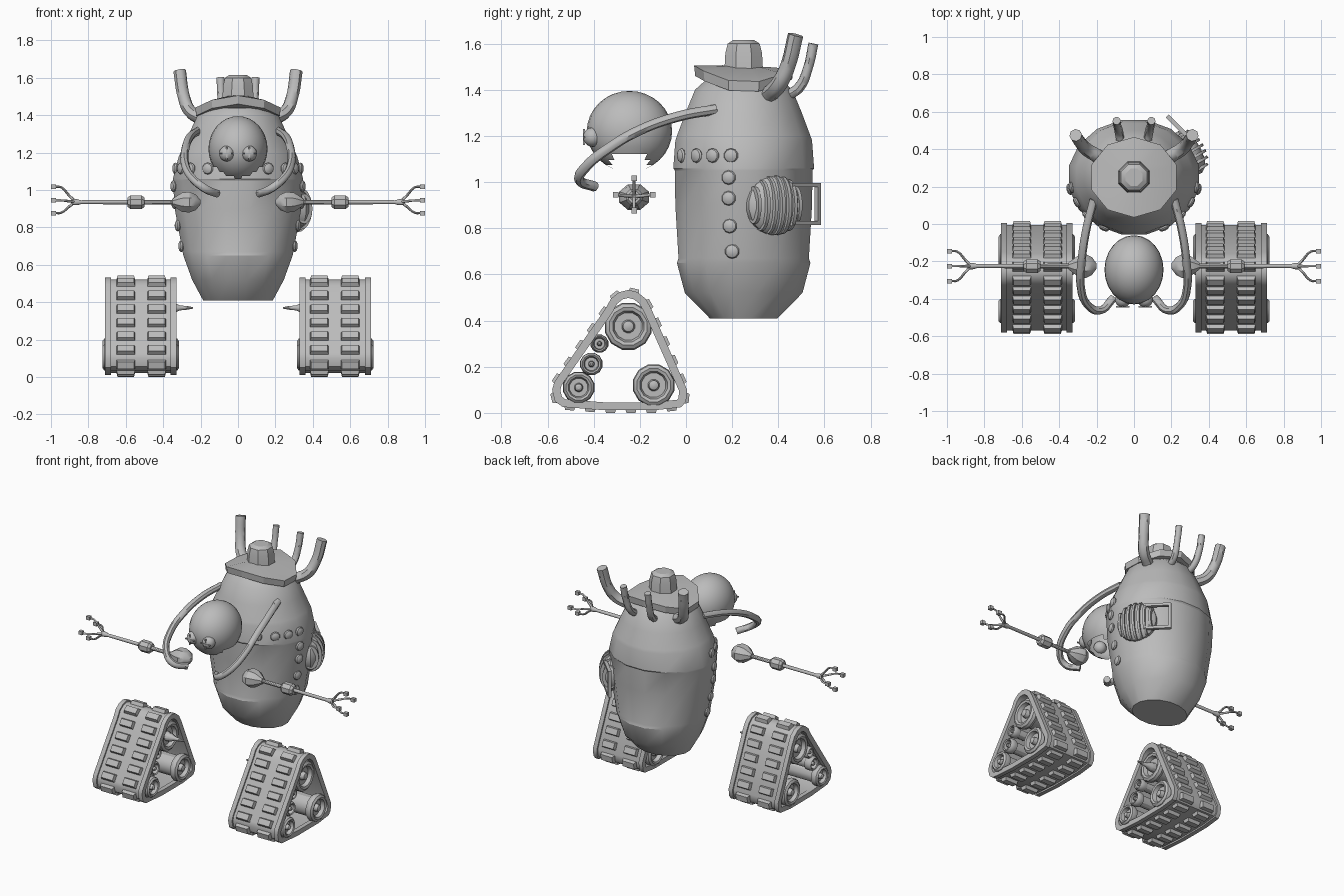
import bpy, bmesh, math
from mathutils import Matrix, Vector

if "Cube" in bpy.data.objects:
    bpy.data.objects.remove(bpy.data.objects["Cube"])

grey = bpy.data.materials.new("plain grey metal")
grey.diffuse_color = (0.5, 0.5, 0.5, 1)
grey.use_nodes = True
grey.node_tree.nodes["Principled BSDF"].inputs["Base Color"].default_value = grey.diffuse_color
T = Matrix.Translation
TO_X = Matrix.Rotation(math.pi / 2, 4, 'Y')      # local z -> world x


def mirror(s):
    return Matrix.Scale(s, 4, (1, 0, 0))


def finish(name, bm, M=Matrix(), angle=35):
    bm.transform(M)
    bmesh.ops.remove_doubles(bm, verts=bm.verts, dist=1e-5)
    bmesh.ops.recalc_face_normals(bm, faces=bm.faces)
    me = bpy.data.meshes.new(name)
    bm.to_mesh(me)
    bm.free()
    for p in me.polygons:
        p.use_smooth = True
    me.set_sharp_from_angle(angle=math.radians(angle))
    me.materials.append(grey)
    ob = bpy.data.objects.new(name, me)
    bpy.context.collection.objects.link(ob)
    return ob


def lathe_bm(rings, seg):
    """rings: (height, rx, ry) from bottom to top, capped"""
    bm = bmesh.new()
    loops = []
    for h, rx, ry in rings:
        loops.append([bm.verts.new((rx * math.cos(a), ry * math.sin(a), h))
                      for a in [(i + .5) * 2 * math.pi / seg for i in range(seg)]])
    for a, b in zip(loops, loops[1:]):
        for i in range(seg):
            j = (i + 1) % seg
            bm.faces.new((a[i], a[j], b[j], b[i]))
    bm.faces.new(loops[0])
    bm.faces.new(loops[-1])
    return bm


def lathe(name, rings, seg, M=Matrix(), angle=35):
    return finish(name, lathe_bm(rings, seg), M, angle)


def box(bm, size, M):
    bmesh.ops.create_cube(bm, size=1, matrix=M @ Matrix.Diagonal((*size, 1)))


def tube(name, pts, radii, s=1, res=6):
    cu = bpy.data.curves.new(name, 'CURVE')
    cu.dimensions = '3D'
    cu.bevel_depth = 1
    cu.bevel_resolution = 2
    cu.resolution_u = res
    cu.use_fill_caps = True
    sp = cu.splines.new('BEZIER')
    sp.bezier_points.add(len(pts) - 1)
    for p, co, r in zip(sp.bezier_points, pts, radii):
        p.co = (co[0] * s, co[1], co[2])
        p.radius = r
        p.handle_left_type = p.handle_right_type = 'AUTO'
    tmp = bpy.data.objects.new("tmp", cu)
    bpy.context.collection.objects.link(tmp)
    bpy.context.view_layer.update()
    me = bpy.data.meshes.new_from_object(tmp.evaluated_get(bpy.context.evaluated_depsgraph_get()))
    bm = bmesh.new()
    bm.from_mesh(me)
    bpy.data.objects.remove(tmp)
    return finish(name, bm, angle=45)


# barrel body
YC = .25
BODY = [(.41, .19, .15), (.52, .25, .26), (.65, .298, .295), (.67, .302, .288), (.9, .345, .302),
        (1.05, .355, .304), (1.06, .355, .311), (1.18, .323, .302), (1.2, .313, .295),
        (1.3, .268, .257), (1.4, .22, .215), (1.44, .17, .17)]
lathe("body", BODY, 16, T((0, YC, 0)), 28)


def body_point(y, z):
    for a, b in zip(BODY, BODY[1:]):
        if a[0] <= z <= b[0]:
            t = (z - a[0]) / (b[0] - a[0])
            rx, ry = a[1] + t * (b[1] - a[1]), a[2] + t * (b[2] - a[2])
            x = rx * math.sqrt(max(0, 1 - ((y - YC) / ry) ** 2))
            return Vector((x, y, z)), Vector((x / rx ** 2, (y - YC) / ry ** 2, 0)).normalized()


# rivets along the front band and down each side
bm = bmesh.new()
for y, z in [(-.02, 1.115), (.045, 1.115), (.115, 1.115), (.195, 1.115),
             (.185, 1.02), (.185, .93), (.19, .81), (.2, .7)]:
    p, n = body_point(y, z)
    for s in (1, -1):
        R = n.to_track_quat('Z', 'Y').to_matrix().to_4x4()
        bmesh.ops.create_uvsphere(bm, u_segments=10, v_segments=6, radius=.032,
                                  matrix=mirror(s) @ T(p) @ R @ Matrix.Diagonal((1, 1, .5, 1)))
finish("body_rivets", bm)

# hat with drooping brim
bm = lathe_bm([(1.42, .1, .1), (1.445, .235, .21), (1.49, .24, .215), (1.5, .09, .09)], 10)
for v in bm.verts:
    v.co.z -= .055 * (v.co.x / .23) ** 2 - .015 * max(0, -v.co.y / .21)
finish("hat_brim", bm, T((0, YC, 0)), 30)
lathe("hat_crown", [(1.46, .092, .092), (1.56, .086, .086), (1.6, .075, .075), (1.615, .05, .05)],
      8, T((0, YC, 0)), 30)

# side vent with ribs, and its bracket behind
VENT = T((.3, .385, .9)) @ Matrix.Rotation(math.radians(30), 4, 'Z') @ TO_X
lathe("vent_dome", [(-.04, .125, .125), (0, .13, .13), (.03, .11, .11), (.05, .07, .07), (.058, .02, .02)],
      20, VENT)
bm = bmesh.new()
for k in range(-3, 4):
    t = k * .034
    r = math.sqrt(.13 ** 2 - t * t)
    bmesh.ops.create_cone(bm, cap_ends=True, segments=20, radius1=r, radius2=r, depth=.015,
                          matrix=VENT @ T((0, t, 0)) @ Matrix.Diagonal((1, 1, .62, 1))
                          @ Matrix.Rotation(math.pi / 2, 4, 'X'))
finish("vent_ribs", bm)
bm = bmesh.new()
FR = T((.338, .418, .905)) @ Matrix.Rotation(math.radians(45), 4, 'Z')   # x outward, y to the back
for zz in (-.082, .082):
    box(bm, (.022, .17, .018), FR @ T((0, .14, zz)))
for yy in (.06, .217):
    box(bm, (.022, .018, .18), FR @ T((0, yy, 0)))
finish("vent_bracket", bm)

# head shell, open underneath at the sides
bm = bmesh.new()
bmesh.ops.create_uvsphere(bm, u_segments=24, v_segments=16, radius=1,
                          matrix=T((0, -.245, 1.22)) @ Matrix.Diagonal((.158, .185, .175, 1)))
gone = [f for f in bm.faces if f.calc_center_median().z < 1.115
        and abs(f.calc_center_median().y + .245) < .085]
bmesh.ops.delete(bm, geom=gone, context='FACES')
finish("head_shell", bm)

for s, side in ((1, "right"), (-1, "left")):
    # eye with a cross bar
    bm = bmesh.new()
    E = T((.06 * s, -.404, 1.195))
    bmesh.ops.create_uvsphere(bm, u_segments=14, v_segments=10, radius=.042, matrix=E)
    box(bm, (.07, .008, .007), E @ T((0, -.038, 0)))
    box(bm, (.007, .008, .07), E @ T((0, -.038, 0)))
    finish(side + "_eye", bm)

    # curved front hose
    tube(side + "_hose", [(.215, .13, 1.315), (.255, -.03, 1.285), (.28, -.2, 1.225), (.285, -.33, 1.15),
                          (.25, -.43, 1.07), (.18, -.462, 1.01), (.11, -.395, .98)], [.022] * 7, s)
    # exhaust pipes at the back
    tube(side + "_outer_pipe", [(.19, .36, 1.38), (.255, .4, 1.42), (.29, .44, 1.5), (.312, .475, 1.638)],
         [.037, .036, .033, .034], s)
    tube(side + "_inner_pipe", [(.07, .43, 1.37), (.08, .49, 1.41), (.09, .53, 1.5), (.093, .552, 1.6)],
         [.022, .023, .021, .022], s)

    # arm
    A = mirror(s) @ T((0, -.225, .935)) @ TO_X
    lathe(side + "_shoulder", [(.2, .012, .015), (.225, .045, .052), (.26, .06, .07), (.3, .055, .06),
                               (.35, .02, .02)], 8, A, 30)
    lathe(side + "_arm_rod", [(.33, .013, .013), (.84, .011, .011), (.86, .017, .017), (.885, .017, .017)],
          10, A)
    lathe(side + "_elbow", [(.5, .027, .027), (.515, .039, .039), (.575, .039, .039), (.59, .027, .027)],
          8, A, 30)
    # four-fingered claw
    for k, (dy, dz) in enumerate([(0, .08), (.08, .008), (-.08, .008), (0, -.06)]):
        y0, z0 = -.225, .937
        tube(f"{side}_finger_{k + 1}", [(.87, y0, z0), (.905, y0 + dy * .45, z0 + dz * .45),
                                        (.945, y0 + dy * .97, z0 + dz * .97), (.98, y0 + dy, z0 + dz)],
             [.008, .007, .006, .006], s, 3)
        bm = bmesh.new()
        box(bm, (.026, .024, .024), T((.987 * s, y0 + dy, z0 + dz)))
        finish(f"{side}_fingertip_{k + 1}", bm)

# crawler tracks
OUT = [Vector(p) for p in [(-.58, .1), (-.568, .05), (-.535, .026), (-.36, .012), (-.13, .012), (-.02, .025),
                           (0, .05), (.005, .1), (-.15, .45), (-.175, .495), (-.21, .523), (-.25, .533),
                           (-.29, .523), (-.325, .495), (-.35, .45), (-.57, .135)]]
N = len(OUT)


def inset(d):
    res = []
    for i, p in enumerate(OUT):
        a, b = (p - OUT[i - 1]).normalized(), (OUT[(i + 1) % N] - p).normalized()
        t = (a + b).normalized()
        res.append(p + Vector((-t.y, t.x)) * d / max(.6, t.dot(a)))
    return res


def band(bm, x0, x1, d0, d1, s):
    """hollow belt between two insets of the track outline"""
    loops = [[bm.verts.new((x * s, p.x, p.y)) for p in inset(d)]
             for x, d in ((x0, d0), (x1, d0), (x1, d1), (x0, d1))]
    for k in range(4):
        a, b = loops[k], loops[(k + 1) % 4]
        for i in range(N):
            j = (i + 1) % N
            bm.faces.new((a[i], a[j], b[j], b[i]))


PERIM = sum((OUT[(i + 1) % N] - OUT[i]).length for i in range(N))
for s, side in ((1, "right"), (-1, "left")):
    bm = bmesh.new()
    band(bm, .345, .695, .01, .03, s)
    finish(side + "_track_belt", bm)
    bm = bmesh.new()
    band(bm, .33, .36, 0, .034, s)
    band(bm, .68, .71, 0, .034, s)
    finish(side + "_track_rims", bm)

    # two columns of tread pads
    bm = bmesh.new()
    for k in range(20):
        d, i = (k + .4) * PERIM / 20, 0
        while d > (OUT[(i + 1) % N] - OUT[i]).length:
            d -= (OUT[(i + 1) % N] - OUT[i]).length
            i += 1
        t = (OUT[(i + 1) % N] - OUT[i]).normalized()
        p = OUT[i] + t * d
        for x in (.435, .6):
            M = T((x * s, p.x, p.y)) @ Matrix.Rotation(math.atan2(t.y, t.x), 4, 'X')
            v = bmesh.ops.create_cube(bm, size=1, matrix=Matrix.Diagonal((.1, .052, .024, 1)))["verts"]
            for q in v:
                if q.co.z < 0:           # chamfered outer face
                    q.co.x *= .88
                    q.co.y *= .75
            bmesh.ops.transform(bm, matrix=M, verts=v)
    finish(side + "_tread_pads", bm, angle=20)

    # wheels
    for k, (y, z, R, e) in enumerate([(-.25, .375, .105, .18), (-.465, .11, .07, .205), (-.14, .12, .093, .205),
                                      (-.41, .212, .05, .18), (-.375, .3, .04, .175)]):
        half = [(e - .05, .75 * R), (e - .05, R * .92), (e - .03, R), (e - .01, R * .95), (e, .8 * R),
                (e - .005, .66 * R), (e - .03, .58 * R), (e - .03, .28 * R), (e - .005, .22 * R), (e, .1 * R)]
        rings = [(-h, r, r) for h, r in reversed(half)] + [(h, r, r) for h, r in half]
        lathe(f"{side}_wheel_{k + 1}", rings, 12, mirror(s) @ T((.52, y, z)) @ TO_X, 30)
    # inner axle spike
    lathe(side + "_axle", [(.24, .004, .004), (.27, .01, .01), (.31, .014, .014), (.34, .028, .028),
                           (.37, .03, .03)], 10, mirror(s) @ T((0, -.25, .37)) @ TO_X)
